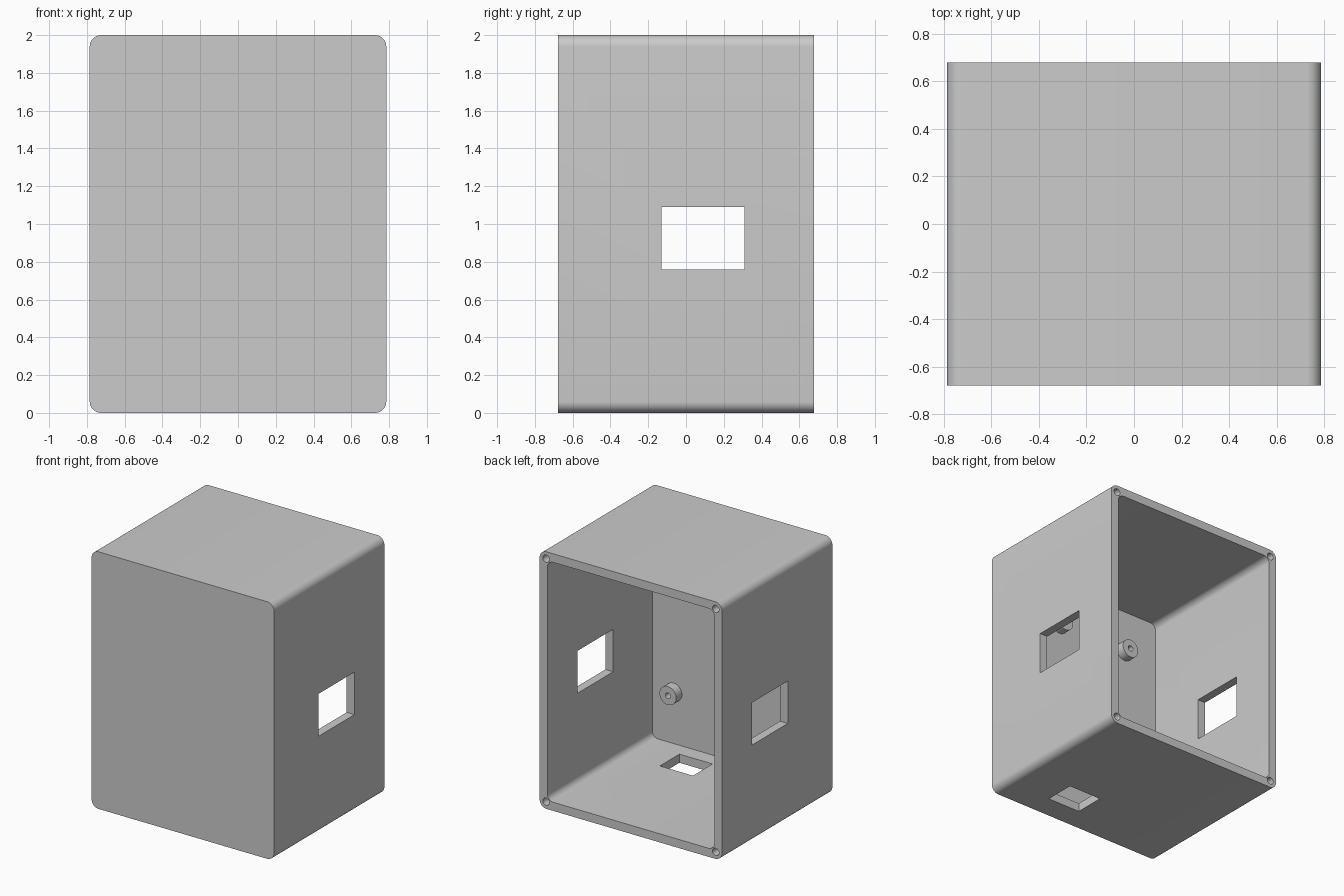
import bpy, bmesh, math
from mathutils import Matrix, Vector

if "Cube" in bpy.data.objects:
    bpy.data.objects.remove(bpy.data.objects["Cube"])

W, D, H = 0.785, 0.678, 2.0      # half width, half depth, height
WALL = 0.067
FLOOR_Y = -D + WALL              # inner face of the closed front

grey = bpy.data.materials.new("plain grey")
grey.use_nodes = True
grey.diffuse_color = (0.6, 0.6, 0.6, 1)
grey.node_tree.nodes["Principled BSDF"].inputs["Base Color"].default_value = (0.6, 0.6, 0.6, 1)


def add_object(name, bm):
    bmesh.ops.recalc_face_normals(bm, faces=bm.faces)
    mesh = bpy.data.meshes.new(name)
    bm.to_mesh(mesh)
    bm.free()
    mesh.materials.append(grey)
    obj = bpy.data.objects.new(name, mesh)
    bpy.context.collection.objects.link(obj)
    return obj


def prism(name, outline, y0, y1):
    """Extrude an x-z outline along y."""
    bm = bmesh.new()
    face = bm.faces.new([bm.verts.new((x, y0, z)) for x, z in outline])
    new = bmesh.ops.extrude_face_region(bm, geom=[face])["geom"]
    verts = [v for v in new if isinstance(v, bmesh.types.BMVert)]
    bmesh.ops.translate(bm, verts=verts, vec=(0, y1 - y0, 0))
    return add_object(name, bm)


def rounded_rect(inset, radius, steps=8):
    hw, hh = W - inset - radius, H / 2 - inset - radius
    points = []
    for q, (sx, sz) in enumerate([(1, 1), (-1, 1), (-1, -1), (1, -1)]):
        for i in range(steps + 1):
            a = (q + i / steps) * math.pi / 2
            points.append((sx * hw + radius * math.cos(a),
                           H / 2 + sz * hh + radius * math.sin(a)))
    return points


def circle(x, z, radius, sides=32):
    return [(x + radius * math.cos(2 * math.pi * i / sides),
             z + radius * math.sin(2 * math.pi * i / sides)) for i in range(sides)]


def box(name, low, high):
    low, high = Vector(low), Vector(high)
    bm = bmesh.new()
    bmesh.ops.create_cube(bm, size=1, matrix=Matrix.Translation((low + high) / 2)
                          @ Matrix.Diagonal((*(high - low), 1)))
    return add_object(name, bm)


def cut(target, cutter):
    """Subtract the cutter, bake the result and drop the cutter."""
    mod = target.modifiers.new("cut", 'BOOLEAN')
    mod.operation, mod.solver, mod.object = 'DIFFERENCE', 'EXACT', cutter
    bpy.context.view_layer.objects.active = target
    bpy.ops.object.modifier_apply(modifier=mod.name)
    bpy.data.objects.remove(cutter)


def smooth(obj):
    bpy.ops.object.select_all(action='DESELECT')
    obj.select_set(True)
    bpy.context.view_layer.objects.active = obj
    bpy.ops.object.shade_smooth_by_angle(angle=math.radians(30))


# Enclosure, open at the back
shell = prism("enclosure_shell", rounded_rect(0, 0.06), -D, D)
cut(shell, prism("cavity_cutter", rounded_rect(WALL, 0.05), FLOOR_Y, D + 0.1))

# Window through both sides, and connector slot in the bottom
cut(shell, box("side_window_cutter", (-1, -0.13, 0.76), (1, 0.31, 1.09)))
cut(shell, box("bottom_slot_cutter", (0.115, -0.49, -0.1), (0.4, -0.25, 0.2)))

# Screw holes in the rim corners
for sx in (-1, 1):
    for z in (0.055, H - 0.055):
        cut(shell, prism("screw_hole_cutter", circle(sx * (W - 0.055), z, 0.028), D - 0.3, D + 0.1))
smooth(shell)

# Board standoffs on the inside of the front
for i, (x, z) in enumerate([(0.535, 0.466), (-0.535, 0.437), (0.197, 1.595), (-0.422, 1.595)]):
    post = prism(f"standoff_{i + 1}", circle(x, z, 0.072), FLOOR_Y - 0.01, FLOOR_Y + 0.07)
    cut(post, prism("pilot_hole_cutter", circle(x, z, 0.022, 20), FLOOR_Y, FLOOR_Y + 0.2))
    smooth(post)
